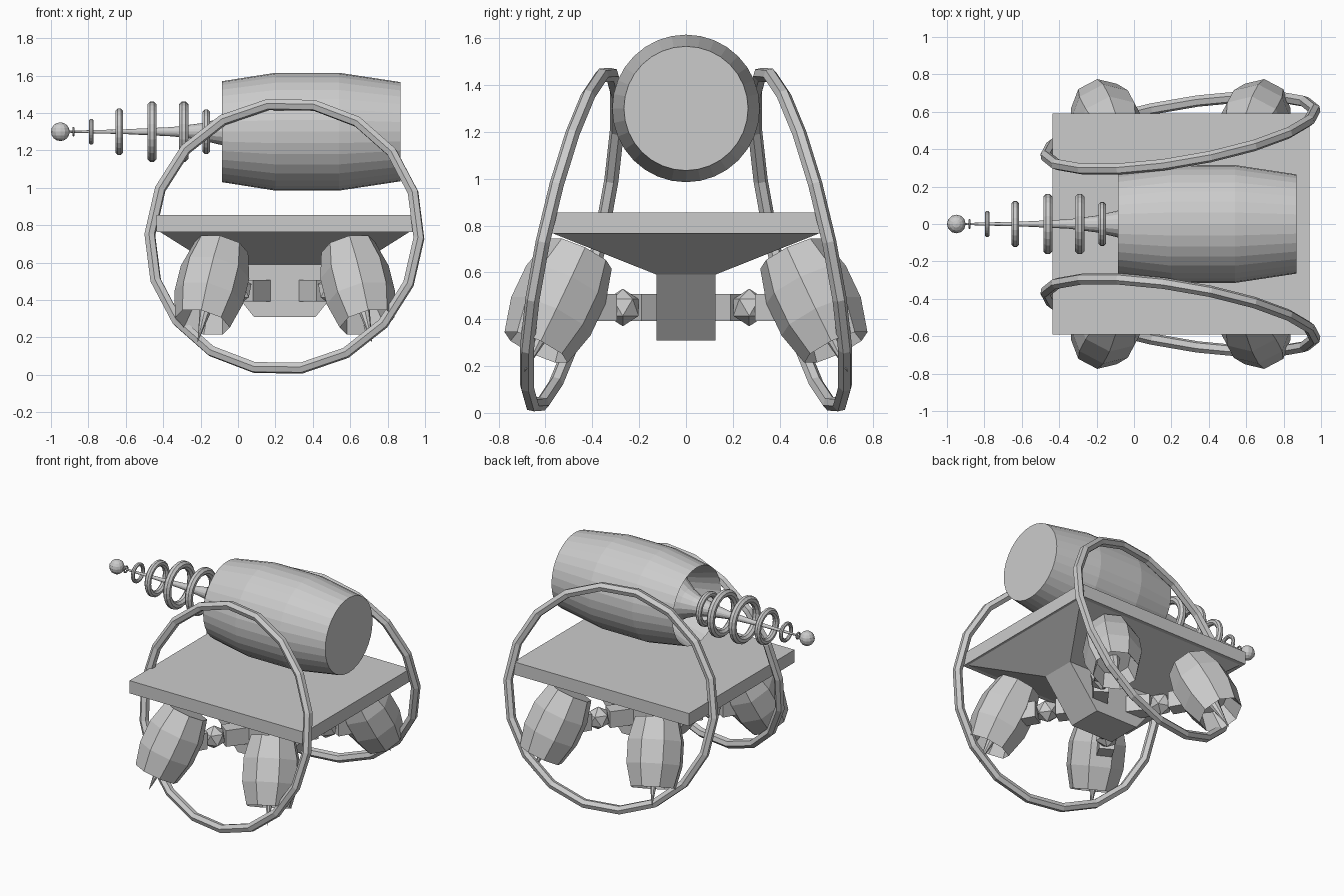
import bpy, bmesh, math
from mathutils import Matrix, Vector

if "Cube" in bpy.data.objects:
    bpy.data.objects.remove(bpy.data.objects["Cube"])

GREY = (0.6, 0.6, 0.6, 1.0)
grey = bpy.data.materials.new("plain_grey")
grey.use_nodes = True
grey.diffuse_color = GREY
grey.node_tree.nodes["Principled BSDF"].inputs["Base Color"].default_value = GREY

MID_X = 0.25  # symmetry line of the platform and legs


def finish(name, bm, mirror=None):
    """Turn a bmesh into an object, optionally mirrored about the platform."""
    bmesh.ops.recalc_face_normals(bm, faces=bm.faces)
    origin = Vector((MID_X, 0, 0)) if mirror else Vector()
    bmesh.ops.translate(bm, verts=bm.verts, vec=-origin)
    mesh = bpy.data.meshes.new(name)
    bm.to_mesh(mesh)
    bm.free()
    mesh.materials.append(grey)
    obj = bpy.data.objects.new(name, mesh)
    obj.location = origin
    bpy.context.collection.objects.link(obj)
    if mirror:
        mod = obj.modifiers.new("mirror", 'MIRROR')
        mod.use_axis = ("x" in mirror, "y" in mirror, False)
        mod.use_mirror_merge = False
    return obj


def skin(bm, loops, closed=False):
    """Bridge consecutive loops of vertices with quads."""
    pairs = list(zip(loops, loops[1:]))
    if closed:
        pairs.append((loops[-1], loops[0]))
    for a, b in pairs:
        n = len(a)
        for i in range(n):
            j = (i + 1) % n
            bm.faces.new((a[i], a[j], b[j], b[i]))


def frame(origin, axis, side=(0, 0, 1)):
    """Matrix whose z runs along axis and whose x lies towards side."""
    z = Vector(axis).normalized()
    x = Vector(side)
    x = (x - z * x.dot(z)).normalized()
    rot = Matrix((x, z.cross(x), z)).transposed().to_4x4()
    return Matrix.Translation(origin) @ rot


def lathe(name, profile, sides, matrix, phase=0.0, mirror=None, closed=False):
    """Revolve (distance, radius) points around the z axis of matrix."""
    bm = bmesh.new()
    loops = []
    for t, r in profile:
        r = max(r, 0.0005)
        angles = [math.tau * (i + phase) / sides for i in range(sides)]
        loops.append([bm.verts.new(matrix @ Vector((r * math.cos(a), r * math.sin(a), t)))
                      for a in angles])
    skin(bm, loops, closed)
    if not closed:
        bm.faces.new(loops[0])
        bm.faces.new(loops[-1])
    return finish(name, bm, mirror)


def ring(name, major, minor, sides, tube_sides, matrix, mirror=None):
    steps = [math.tau * (k + 0.5) / tube_sides for k in range(tube_sides)]
    profile = [(minor * math.sin(a), major + minor * math.cos(a)) for a in steps]
    return lathe(name, profile, sides, matrix, 0.0, mirror, True)


def stack(name, levels):
    """Solid through rectangles given as (half x, half y, z)."""
    bm = bmesh.new()
    corners = ((-1, -1), (1, -1), (1, 1), (-1, 1))
    loops = [[bm.verts.new((MID_X + sx * hx, sy * hy, z)) for sx, sy in corners]
             for hx, hy, z in levels]
    skin(bm, loops)
    bm.faces.new(loops[0])
    bm.faces.new(loops[-1])
    return finish(name, bm)


def beam(name, start, end, width, height):
    start, end = Vector(start), Vector(end)
    bm = bmesh.new()
    size = Matrix.Diagonal((height, width, (end - start).length, 1))
    bmesh.ops.create_cube(bm, size=1, matrix=frame((start + end) / 2, end - start) @ size)
    return finish(name, bm, "xy")


# Platform and the tapered hull beneath it
stack("platform", [(0.687, 0.592, 0.765), (0.687, 0.592, 0.855)])
stack("underside", [(0.67, 0.567, 0.766), (0.39, 0.125, 0.59)])
stack("keel_block", [(0.39, 0.125, 0.59), (0.165, 0.125, 0.31)])

# Cannon barrel with a recessed muzzle, pointing along -x
muzzle = frame((0, 0, 1.3), (1, 0, 0))
lathe("cannon_barrel",
      [(0.87, 0.265), (0.54, 0.315), (0.2, 0.315), (-0.085, 0.27), (0.12, 0.2)],
      32, muzzle)
lathe("cannon_shaft",
      [(0.12, 0.19), (-0.02, 0.1), (-0.085, 0.072), (-0.2, 0.045),
       (-0.35, 0.025), (-0.6, 0.013), (-0.92, 0.005)], 16, muzzle)

# Antenna rings and tip ball: position, outer radius, tube radius
for x, outer, tube in ((-0.17, 0.12, 0.021), (-0.29, 0.163, 0.027), (-0.46, 0.163, 0.027),
                       (-0.635, 0.125, 0.022), (-0.785, 0.07, 0.013), (-0.88, 0.026, 0.006)):
    ring("antenna_ring", outer - tube, tube, 24, 8, frame((x, 0, 1.3), (1, 0, 0)))
bm = bmesh.new()
bmesh.ops.create_uvsphere(bm, u_segments=12, v_segments=8, radius=0.05,
                          matrix=Matrix.Translation((-0.95, 0, 1.3)))
finish("antenna_ball", bm)

# Two big tilted hoops
ring("side_hoop", 0.73, 0.031, 18, 6,
     frame((0.248, -0.487, 0.74), (0.17, 1, -0.22), (1, 0, -0.05)), "y")

# Four splayed thrusters, each with an open nozzle and a spike
top, bottom = Vector((-0.09, -0.45, 0.68)), Vector((-0.19, -0.64, 0.28))
length = (bottom - top).length
lathe("thruster",
      [(0, 0.148), (length * 0.33, 0.188), (length * 0.67, 0.188), (length, 0.15),
       (length * 0.72, 0.11), (length * 0.72, 0.04), (length + 0.12, 0)],
      8, frame(top, bottom - top), 0.5, "xy")

# Arms and ball joints holding the thrusters
joint = Vector((0.0, -0.27, 0.45))
beam("inner_arm", (0.16, -0.06, 0.45), (0.04, -0.22, 0.45), 0.1, 0.115)
beam("outer_arm", (-0.04, -0.32, 0.45), (-0.12, -0.46, 0.45), 0.1, 0.115)
bm = bmesh.new()
bmesh.ops.create_icosphere(bm, subdivisions=1, radius=0.08, matrix=Matrix.Translation(joint))
finish("ball_joint", bm, "xy")
